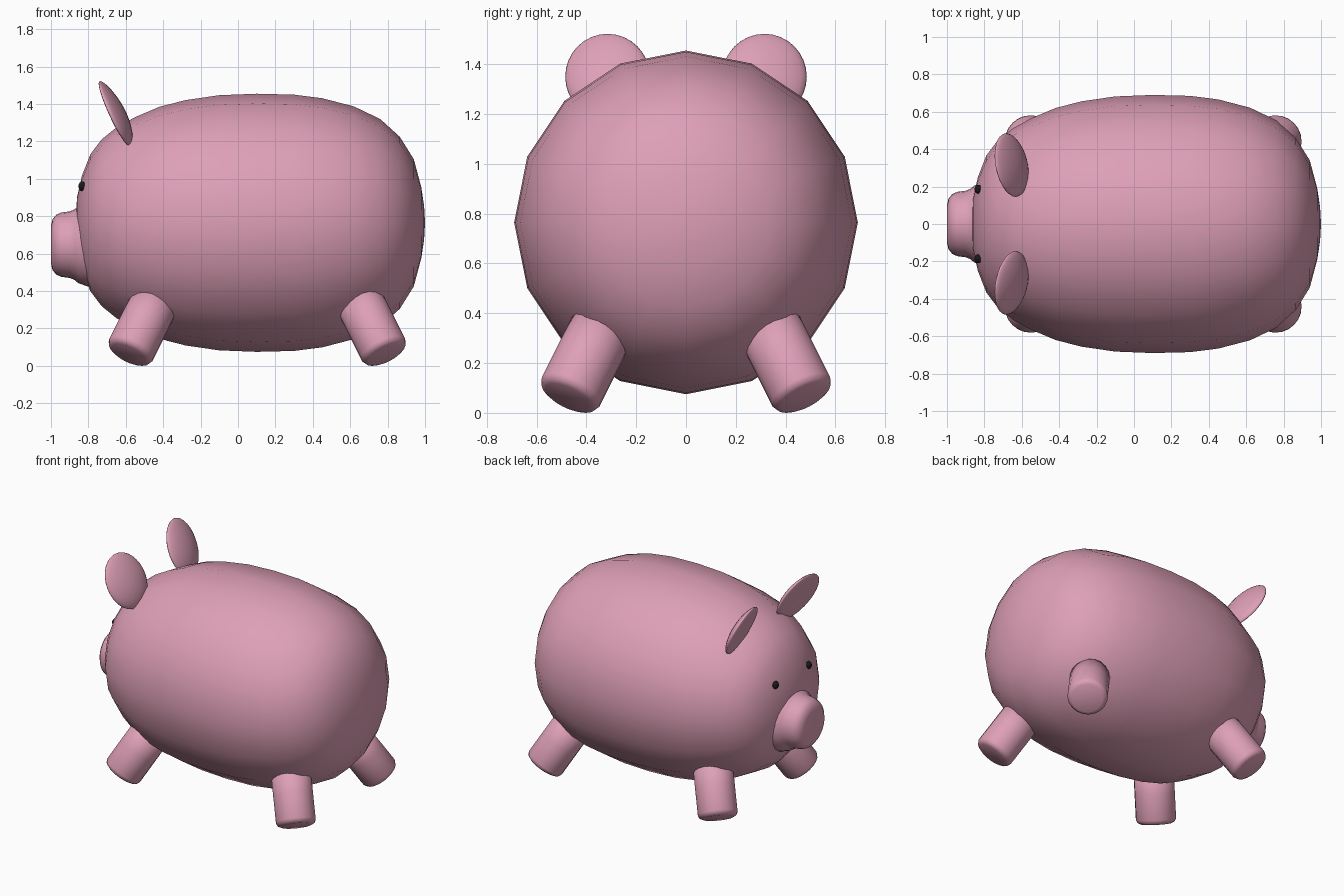
import bpy, bmesh, math
from mathutils import Matrix, Vector

if "Cube" in bpy.data.objects:
    bpy.data.objects.remove(bpy.data.objects["Cube"])


def material(name, rgb):
    m = bpy.data.materials.new(name)
    m.diffuse_color = (*rgb, 1)
    m.use_nodes = True
    m.node_tree.nodes["Principled BSDF"].inputs["Base Color"].default_value = m.diffuse_color
    return m


PINK = material("pink", (0.73, 0.35, 0.47))
BLACK = material("black", (0.01, 0.01, 0.01))


def finish(bm, name, mat):
    bmesh.ops.recalc_face_normals(bm, faces=bm.faces)
    me = bpy.data.meshes.new(name)
    bm.to_mesh(me)
    bm.free()
    me.polygons.foreach_set("use_smooth", [True] * len(me.polygons))
    me.materials.append(mat)
    ob = bpy.data.objects.new(name, me)
    bpy.context.collection.objects.link(ob)
    return ob


def lathe(name, profile, matrix, sides=16):
    """Spin (x, radius) points around the local x axis."""
    bm = bmesh.new()
    rings = []
    for x, r in profile:
        if r == 0:
            rings.append([bm.verts.new((x, 0, 0))] * sides)
        else:
            angles = [2 * math.pi * i / sides for i in range(sides)]
            rings.append([bm.verts.new((x, r * math.cos(a), r * math.sin(a))) for a in angles])
    for a, b in zip(rings, rings[1:]):
        for i in range(sides):
            j = (i + 1) % sides
            bm.faces.new(list(dict.fromkeys((a[i], a[j], b[j], b[i]))))
    bm.transform(matrix)
    return finish(bm, name, PINK)


# Barrel-shaped body with 16 sides
lathe("body", [(-0.87, 0), (-0.86, 0.14), (-0.835, 0.25), (-0.79, 0.365), (-0.73, 0.445),
               (-0.65, 0.51), (-0.55, 0.565), (-0.42, 0.62), (-0.28, 0.656), (-0.1, 0.682),
               (0.1, 0.69), (0.3, 0.685), (0.45, 0.666), (0.62, 0.622), (0.76, 0.555),
               (0.865, 0.46), (0.94, 0.34), (0.98, 0.19), (0.995, 0.09), (1.0, 0)],
      Matrix.Translation((0, 0, 0.765)))

# Snout with a flared root
lathe("snout", [(-1, 0), (-1, 0.1), (-0.992, 0.135), (-0.972, 0.16), (-0.945, 0.172),
                (-0.9, 0.178), (-0.875, 0.188), (-0.855, 0.205), (-0.8, 0.225), (-0.7, 0.24)],
      Matrix.Translation((0, 0, 0.648)), 24)

# Splayed legs with rounded feet
LEG = [(0, 0), (0, 0.1), (0.01, 0.12), (0.03, 0.13), (0.2, 0.13), (0.4, 0.13), (0.4, 0)]
for end, x, lean in (("front", -0.585, 0.5), ("back", 0.79, -0.5)):
    for side, s in (("right", -1), ("left", 1)):
        up = Vector((lean, -0.5 * s, 1))
        rot = up.to_track_quat('X', 'Z').to_matrix().to_4x4()
        lathe(f"{end}_leg_{side}", LEG, Matrix.Translation((x, 0.475 * s, 0.061)) @ rot, 20)

for side, s in (("right", -1), ("left", 1)):
    # Ear: thin rounded disc, leaning and cupped forwards
    bm = bmesh.new()
    bmesh.ops.create_uvsphere(bm, u_segments=24, v_segments=16, radius=1)
    for v in bm.verts:
        dy, dz = v.co.y * 0.17, v.co.z * 0.172
        x = -0.635 + v.co.x * 0.036 - 0.45 * dz - 0.15 * dy - 0.8 * (dy * dy + dz * dz)
        v.co = (x, s * (0.315 + dy), 1.35 + dz)
    finish(bm, f"ear_{side}", PINK)

    # Eye
    bm = bmesh.new()
    bmesh.ops.create_uvsphere(bm, u_segments=12, v_segments=8, radius=1)
    bm.transform(Matrix.Translation((-0.833, 0.185 * s, 0.96)) @ Matrix.Diagonal((0.02, 0.024, 0.026, 1)))
    finish(bm, f"eye_{side}", BLACK)
